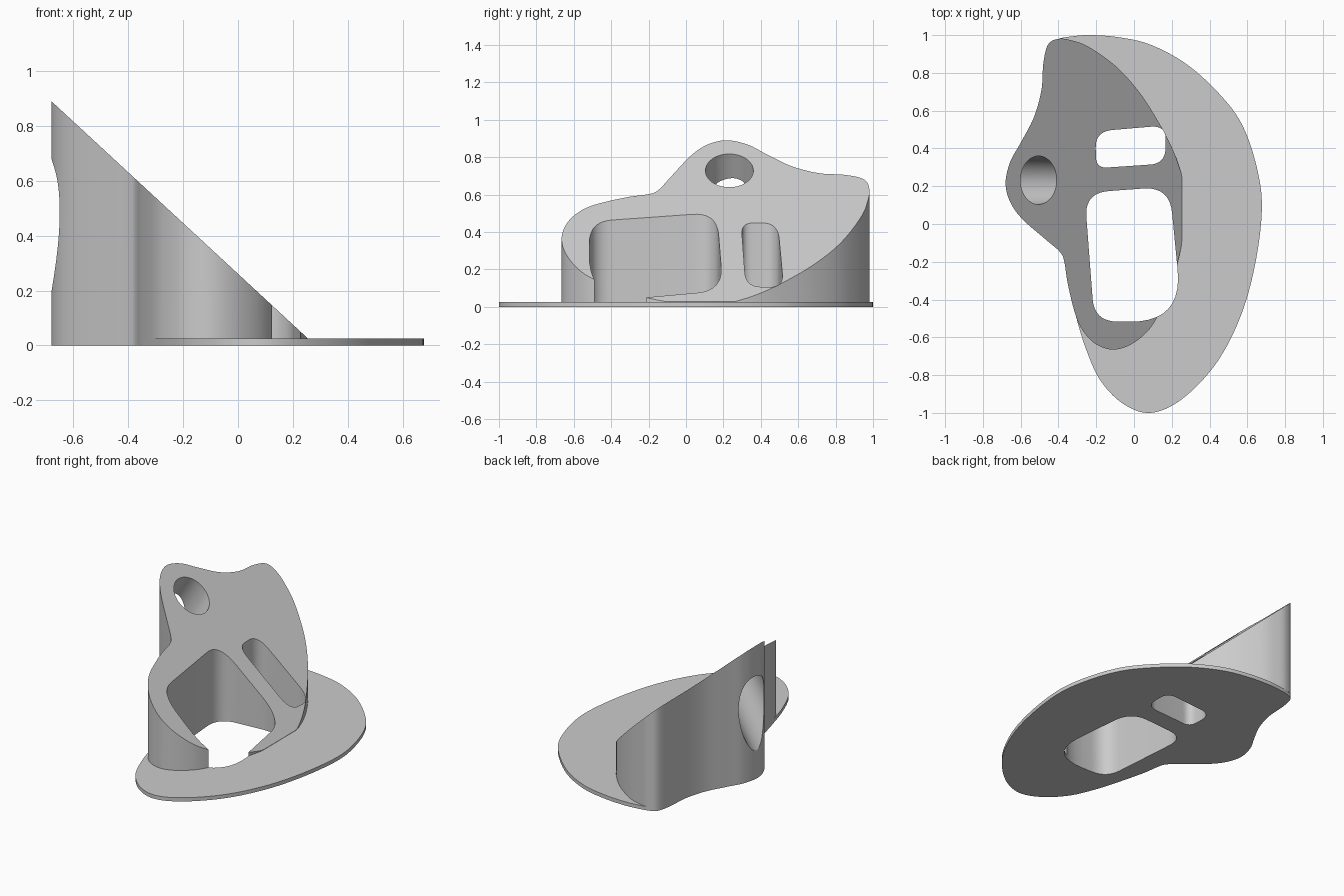
import bpy
import bmesh
import math
from mathutils import Vector

PLATE_TOP = 0.025      # thickness of the base plate
PEAK = 0.89            # height of the slanted face at its tallest edge
LEFT_EDGE = -0.68
SLOPE = 0.925

default_cube = bpy.data.objects.get("Cube")
if default_cube:
    bpy.data.objects.remove(default_cube, do_unlink=True)

# Single plain grey for the whole part
grey = bpy.data.materials.new("light grey")
grey.use_nodes = True
colour = (0.6, 0.6, 0.6, 1.0)
grey.diffuse_color = colour
grey.node_tree.nodes["Principled BSDF"].inputs["Base Color"].default_value = colour


def slant_height(point):
    """Height of the slanted face above a plan point."""
    return PEAK - SLOPE * (point.x - LEFT_EDGE)


def smooth_loop(points, steps=8):
    """Closed Catmull-Rom curve through plan points."""
    control = [Vector(p) for p in points]
    count = len(control)
    loop = []
    for i in range(count):
        a, b, c, d = (control[(i + k) % count] for k in (-1, 0, 1, 2))
        for s in range(steps):
            t = s / steps
            loop.append(b + 0.5 * t * ((c - a)
                        + t * (2 * a - 5 * b + 4 * c - d)
                        + t * t * (3 * b - a - 3 * c + d)))
    return loop


def rounded_loop(corners, steps=10):
    """Polygon whose corners (x, y, cut) are replaced by soft curves."""
    loop = []
    for i, (x, y, cut) in enumerate(corners):
        corner = Vector((x, y))
        before = Vector(corners[i - 1][:2])
        after = Vector(corners[(i + 1) % len(corners)][:2])
        start = corner + (before - corner).normalized() * cut
        end = corner + (after - corner).normalized() * cut
        for s in range(steps + 1):
            t = s / steps
            loop.append(start.lerp(corner, t).lerp(corner.lerp(end, t), t))
    return loop


def prism(name, loop, bottom, top):
    """Vertical prism; top is a function of the plan point."""
    bm = bmesh.new()
    low = [bm.verts.new((p.x, p.y, bottom)) for p in loop]
    high = [bm.verts.new((p.x, p.y, top(p))) for p in loop]
    bm.faces.new(low)
    bm.faces.new(high)
    for i in range(len(loop)):
        bm.faces.new((low[i - 1], low[i], high[i], high[i - 1]))
    bmesh.ops.recalc_face_normals(bm, faces=bm.faces)
    mesh = bpy.data.meshes.new(name)
    bm.to_mesh(mesh)
    bm.free()
    mesh.materials.append(grey)
    obj = bpy.data.objects.new(name, mesh)
    bpy.context.collection.objects.link(obj)
    return obj


def cut_holes(obj, cutters):
    """Subtract the cutters and keep the result as the part's own mesh."""
    for cutter in cutters:
        modifier = obj.modifiers.new("hole", "BOOLEAN")
        modifier.operation = "DIFFERENCE"
        modifier.solver = "EXACT"
        modifier.object = cutter
    depsgraph = bpy.context.evaluated_depsgraph_get()
    result = bpy.data.meshes.new_from_object(obj.evaluated_get(depsgraph))
    obj.modifiers.clear()
    obj.data = result


# Contour shared by the plate and the wedge, from back to front
shared_edge = [
    (-.40, .98), (-.455, .95), (-.48, .85), (-.49, .71), (-.53, .565),
    (-.60, .43), (-.655, .33), (-.68, .217), (-.655, .115), (-.59, .025),
    (-.47, -.08), (-.395, -.145), (-.37, -.195), (-.35, -.32), (-.307, -.49),
]
plate_edge = [
    (-.255, -.66), (-.18, -.825), (-.06, -.95), (.085, -1), (.25, -.93),
    (.43, -.745), (.56, -.5), (.64, -.22), (.677, .08), (.65, .3),
    (.575, .52), (.46, .68), (.28, .845), (.085, .95), (-.09, .99),
    (-.24, 1), (-.33, .993),
]
wedge_edge = [
    (-.26, -.58), (-.195, -.64), (-.11, -.665), (-.02, -.64), (.07, -.57),
    (.13, -.48), (.19, -.34), (.237, -.18), (.27, 0), (.278, .12),
    (.255, .25), (.205, .395), (.13, .54), (.03, .695), (-.09, .83),
    (-.235, .935), (-.33, .972),
]

# Base plate and slanted wedge; the wedge ends where its slope meets the plate
plate = prism("base_plate", smooth_loop(shared_edge + plate_edge), 0,
              lambda p: PLATE_TOP)
slope_end = LEFT_EDGE + (PEAK - PLATE_TOP) / SLOPE - 0.002
contour = smooth_loop(shared_edge + wedge_edge)
for p in contour:
    p.x = min(p.x, slope_end)
wedge = prism("slanted_wedge", contour, PLATE_TOP, slant_height)

# Large and small vertical windows
large_window = prism("large_window_cutter", rounded_loop([
    (-.262, .165, .13), (.188, .198, .14), (.258, -.52, .28), (-.21, -.515, .12),
]), -.1, lambda p: .8)
small_window = prism("small_window_cutter", rounded_loop([
    (-.2, .295, .06), (.165, .32, .08), (.17, .522, .08), (-.205, .49, .09),
]), -.1, lambda p: .8)

# Tilted round bore through the tall corner
bpy.ops.mesh.primitive_cylinder_add(
    vertices=64, radius=0.128, depth=1.2, location=(-.505, .232, .728),
    rotation=(0, math.radians(31), 0))
bore = bpy.context.object
bore.name = "bore_cutter"
bore.data.materials.append(grey)

cut_holes(plate, [large_window, small_window])
cut_holes(wedge, [large_window, small_window, bore])
for cutter in (large_window, small_window, bore):
    cutter.hide_render = True
    cutter.hide_viewport = True

# Soft walls with crisp rims
for part in (plate, wedge):
    bpy.ops.object.select_all(action="DESELECT")
    part.select_set(True)
    bpy.context.view_layer.objects.active = part
    bpy.ops.object.shade_smooth_by_angle(angle=math.radians(30))
